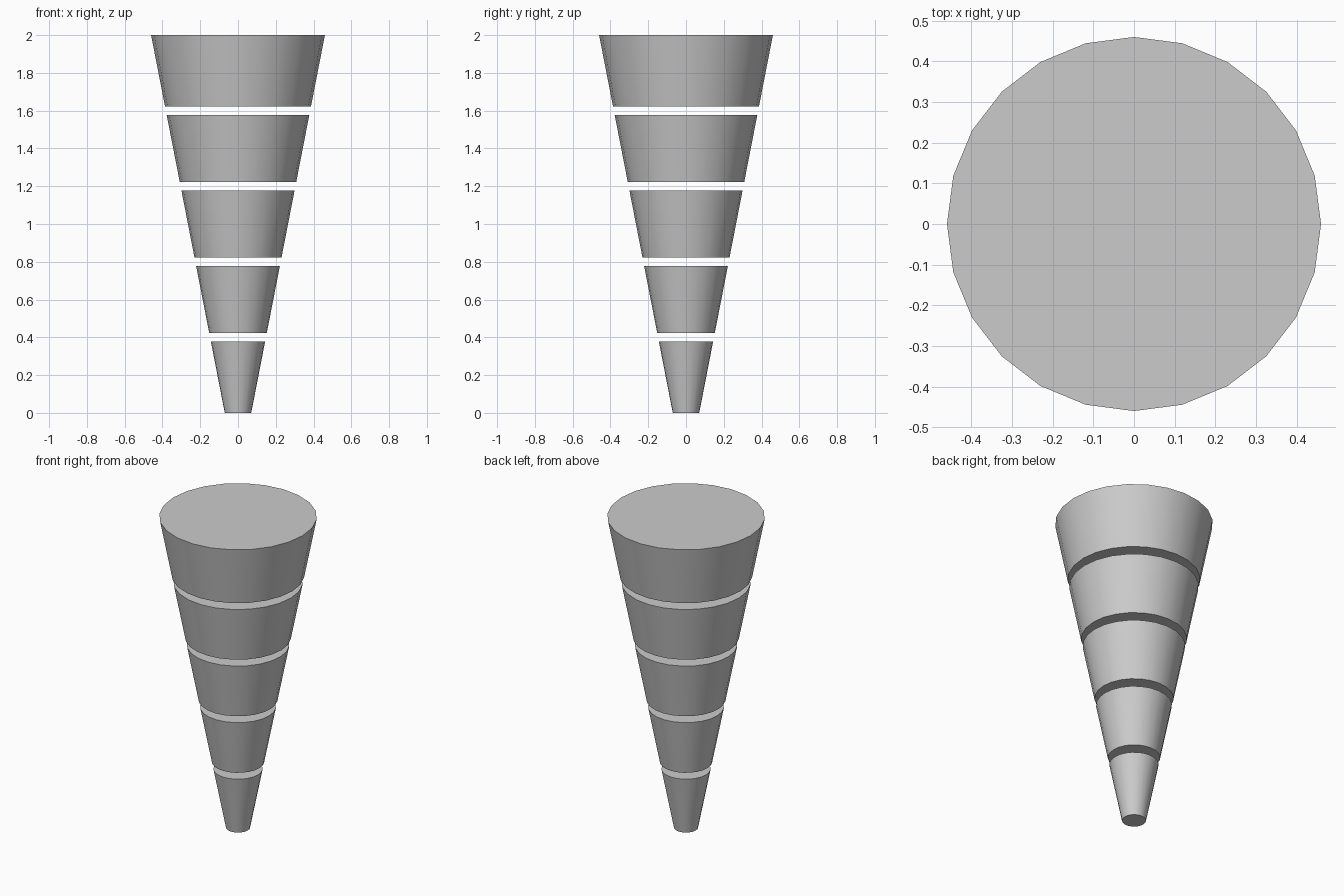
import bpy
import math

if "Cube" in bpy.data.objects:
    bpy.data.objects.remove(bpy.data.objects["Cube"])

SIDES = 24
COUNT = 5
PITCH = 0.4        # spacing of the slices
HALF_GAP = 0.0225  # half of the open slot between slices
R_BOTTOM, R_TOP, HEIGHT = 0.07, 0.46, 2.0


def radius_at(z):
    return R_BOTTOM + (R_TOP - R_BOTTOM) * z / HEIGHT


# Solid slices of one tapering cone, separated by thin gaps
for i in range(COUNT):
    z0 = i * PITCH + (HALF_GAP if i > 0 else 0)
    z1 = (i + 1) * PITCH - (HALF_GAP if i < COUNT - 1 else 0)
    bpy.ops.mesh.primitive_cone_add(
        vertices=SIDES, radius1=radius_at(z0), radius2=radius_at(z1),
        depth=z1 - z0, location=(0, 0, (z0 + z1) / 2))
    bpy.context.object.name = f"cone_slice_{i + 1}"
    bpy.ops.object.shade_smooth_by_angle(angle=math.radians(30))
